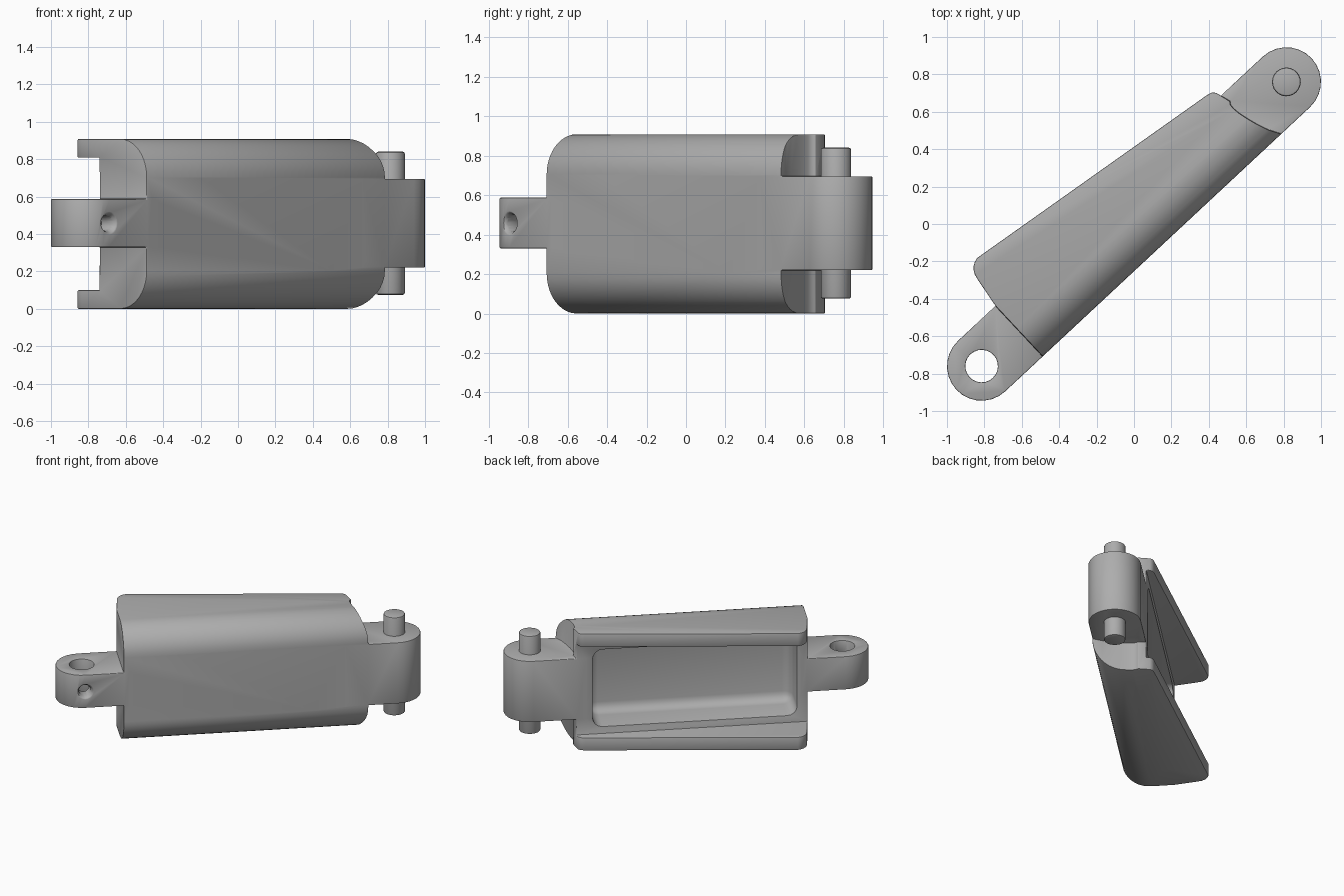
import bpy, bmesh, math
from mathutils import Matrix, Vector

cube = bpy.data.objects.get("Cube")
if cube:
    bpy.data.objects.remove(cube, do_unlink=True)

TILT = math.radians(43)      # the link runs diagonally across the ground plan
PIVOT = 1.114                # distance of each hinge axis from the centre
R = 0.185                    # hinge lug radius, half the link thickness
MID, TOP = 0.455, 0.908      # middle and full height

steel = bpy.data.materials.new("plain grey steel")
steel.use_nodes = True
grey = (0.42, 0.42, 0.42, 1)
steel.diffuse_color = grey
steel.node_tree.nodes["Principled BSDF"].inputs["Base Color"].default_value = grey


def finish(bm, name):
    bmesh.ops.recalc_face_normals(bm, faces=bm.faces[:])
    mesh = bpy.data.meshes.new(name)
    bm.to_mesh(mesh)
    bm.free()
    mesh.materials.append(steel)
    obj = bpy.data.objects.new(name, mesh)
    bpy.context.collection.objects.link(obj)
    return obj


def prism(name, points, vector):
    """Extrude a closed outline of 3D points along a vector."""
    bm = bmesh.new()
    face = bm.faces.new([bm.verts.new(p) for p in points])
    ext = bmesh.ops.extrude_face_region(bm, geom=[face])
    bmesh.ops.translate(bm, vec=vector,
                        verts=[v for v in ext["geom"] if isinstance(v, bmesh.types.BMVert)])
    return finish(bm, name)


def box(name, lo, hi, rounding=0):
    lo, hi = Vector(lo), Vector(hi)
    bm = bmesh.new()
    bmesh.ops.create_cube(bm, size=1, matrix=Matrix.Translation((lo + hi) / 2)
                          @ Matrix.Diagonal((*(hi - lo), 1)))
    if rounding:
        bmesh.ops.bevel(bm, geom=bm.edges[:], offset=rounding, segments=4,
                        profile=0.5, affect='EDGES')
    return finish(bm, name)


def cylinder(name, radius, depth, matrix, sides=24, radius2=None):
    bm = bmesh.new()
    bmesh.ops.create_cone(bm, cap_ends=True, segments=sides, radius1=radius,
                          radius2=radius2 or radius, depth=depth, matrix=matrix)
    return finish(bm, name)


def arc(cx, cy, r, start, end, steps):
    return [(cx + r * math.cos(math.radians(start + (end - start) * i / steps)),
             cy + r * math.sin(math.radians(start + (end - start) * i / steps)))
            for i in range(steps + 1)]


def combine(target, tool, operation):
    """Boolean one part with another, then discard the tool."""
    mod = target.modifiers.new("join", 'BOOLEAN')
    mod.operation, mod.solver, mod.object = operation, 'EXACT', tool
    apply_modifiers(target)
    bpy.data.objects.remove(tool, do_unlink=True)


def apply_modifiers(obj):
    bpy.context.view_layer.update()
    graph = bpy.context.evaluated_depsgraph_get()
    mesh = bpy.data.meshes.new_from_object(obj.evaluated_get(graph))
    obj.modifiers.clear()
    obj.data = mesh


def lug(name, side, inner, low, high):
    """Round-ended hinge lug reaching from the body to the pivot."""
    ends = arc(0, 0, R, -90, 90, 14)
    outline = [(side * (PIVOT + x), y, low) for x, y in ends]
    outline += [(side * inner, R, low), (side * inner, -R, low)]
    return prism(name, outline, (0, 0, high - low))


# Body: tapered side outline with a scooped end next to the pin
outline = [(-0.84, -R), (-0.84, R), (-0.815, 0.345)]
outline += arc(-0.725, 0.353, 0.087, 175, 98, 5)
outline += [(0.755, 0.238), (0.785, 0.23), (0.80, 0.212), (0.823, 0.13),
            (0.812, 0.115), (0.81, 0.09), (0.815, 0.05), (0.827, 0.0),
            (0.845, -0.06), (0.868, -0.12), (0.905, -R)]
body = prism("link_body", [(x, y, 0) for x, y in outline], (0, 0, TOP))

# Rounded lower corners of the channel section
section = [(0.6, TOP)] + arc(-R + 0.205, TOP - 0.205, 0.205, 90, 180, 10)
section += arc(-R + 0.205, 0.205, 0.205, 180, 270, 10) + [(0.6, 0)]
combine(body, prism("section", [(-1, y, z) for y, z in section], (2, 0, 0)), 'INTERSECT')

# Open channel between the side walls, and the deep pocket in its floor
combine(body, box("channel", (-1.2, R, 0.1), (1.2, 0.8, TOP - 0.1)), 'DIFFERENCE')
combine(body, box("pocket", (-0.765, -0.08, 0.155), (0.69, 0.8, TOP - 0.155), 0.07), 'DIFFERENCE')

# Hinge lugs at both ends
combine(body, lug("pin_lug", 1, 0.74, 0.22, 0.695), 'UNION')
combine(body, lug("eye_lug", -1, 0.8, 0.33, 0.587), 'UNION')

# Eye for the neighbouring pin, and the countersunk cross hole in front
combine(body, cylinder("eye", 0.087, 1, Matrix.Translation((-PIVOT, 0, MID))), 'DIFFERENCE')
turn = Matrix.Rotation(math.radians(-90), 4, 'X')
combine(body, cylinder("cross_hole", 0.042, 0.25,
                       Matrix.Translation((-PIVOT, -0.13, MID + 0.003)) @ turn, 20), 'DIFFERENCE')
combine(body, cylinder("countersink", 0.062, 0.04,
                       Matrix.Translation((-PIVOT, -R + 0.01, MID + 0.003)) @ turn, 20, 0.04), 'DIFFERENCE')

# Hinge pin standing out on both sides of its lug
pin = cylinder("hinge_pin", 0.077, 0.765, Matrix.Translation((PIVOT, 0, 0.4575)))

# Worn edges, shading and the diagonal pose
for obj in (body, pin):
    bevel = obj.modifiers.new("edges", 'BEVEL')
    bevel.width, bevel.segments = 0.011, 2
    bevel.limit_method, bevel.angle_limit = 'ANGLE', math.radians(40)
    apply_modifiers(obj)
    obj.data.transform(Matrix.Rotation(TILT, 4, 'Z'))
    bpy.ops.object.select_all(action='DESELECT')
    obj.select_set(True)
    bpy.context.view_layer.objects.active = obj
    bpy.ops.object.shade_smooth_by_angle(angle=math.radians(35))
